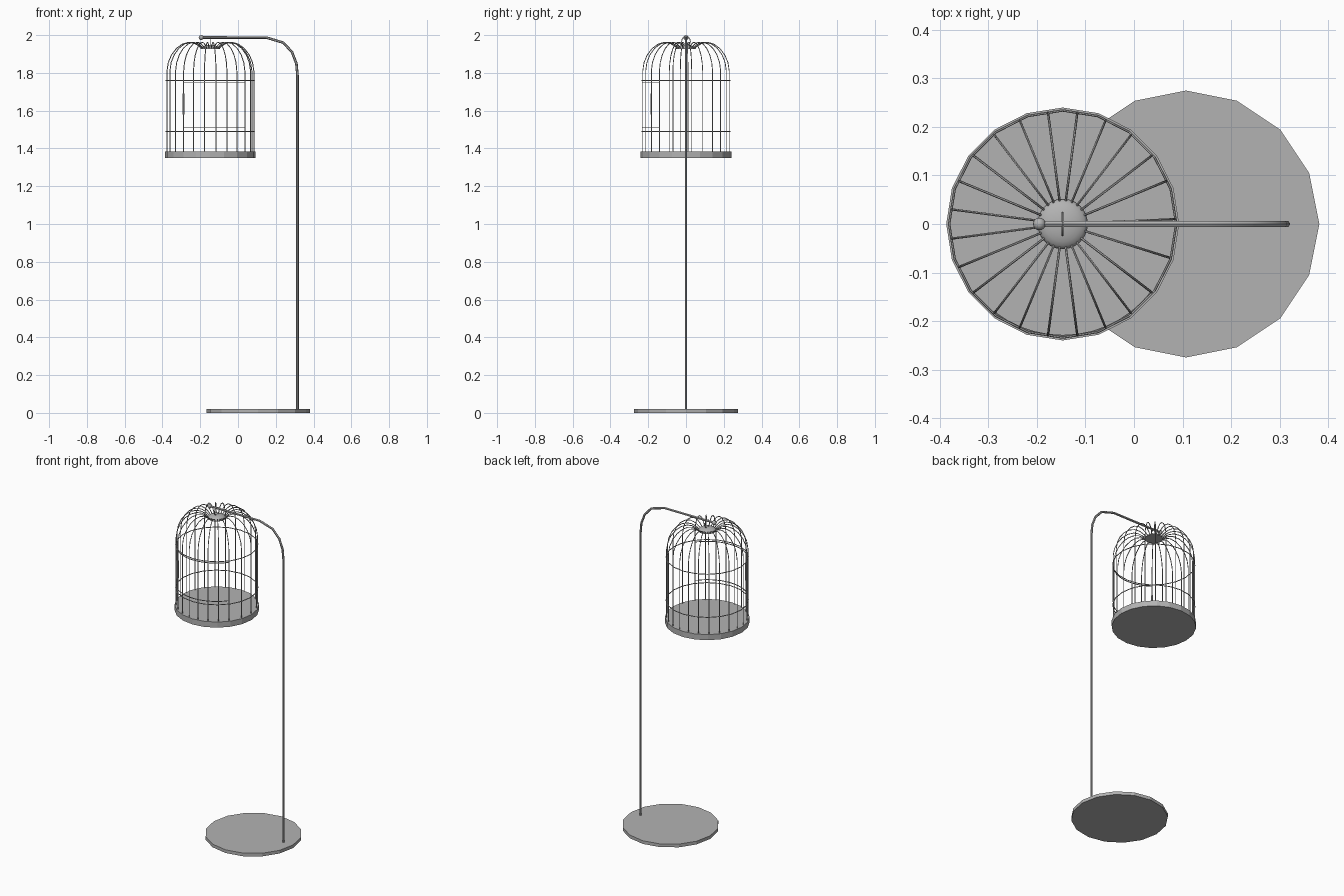
import bpy, math
from mathutils import Vector

cube = bpy.data.objects.get("Cube")
if cube:
    bpy.data.objects.remove(cube)

CAGE = Vector((-0.147, 0, 0))
WIRE_R = 0.231

metal = bpy.data.materials.new("grey metal")
metal.use_nodes = True
GREY = (0.45, 0.45, 0.45, 1)
metal.diffuse_color = GREY
metal.node_tree.nodes["Principled BSDF"].inputs["Base Color"].default_value = GREY


def finish(name, smooth=True):
    ob = bpy.context.object
    ob.name = name
    ob.data.materials.append(metal)
    if smooth:
        bpy.ops.object.shade_smooth_by_angle(angle=math.radians(40))
    return ob


def disc(name, x, radius, z0, z1, sides):
    bpy.ops.mesh.primitive_cylinder_add(
        vertices=sides, radius=radius, depth=z1 - z0, location=(x, 0, (z0 + z1) / 2))
    return finish(name, False)


def tube(name, paths, radius, closed=False, resolution=1):
    """One object holding round tubes along each path."""
    cu = bpy.data.curves.new(name, "CURVE")
    cu.dimensions = "3D"
    cu.bevel_depth = radius
    cu.bevel_resolution = resolution
    cu.use_fill_caps = True
    for path in paths:
        sp = cu.splines.new("POLY")
        sp.points.add(len(path) - 1)
        for p, co in zip(sp.points, path):
            p.co = (*co, 1)
        sp.use_cyclic_u = closed
    ob = bpy.data.objects.new(name, cu)
    bpy.context.collection.objects.link(ob)
    bpy.ops.object.select_all(action="DESELECT")
    ob.select_set(True)
    bpy.context.view_layer.objects.active = ob
    bpy.ops.object.convert(target="MESH")
    return finish(name)


def around(radius, degrees, z):
    a = math.radians(degrees)
    return CAGE + Vector((radius * math.cos(a), radius * math.sin(a), z))


# Floor plate and stand
disc("stand_base", 0.107, 0.275, 0, 0.02, 16)
tube("stand_pole", [[(0.315, 0, 0.01), (0.315, 0, 1.785), (0.309, 0, 1.85),
                     (0.286, 0, 1.91), (0.24, 0, 1.96), (0.15, 0, 1.987),
                     (-0.195, 0, 1.987)]], 0.007)
bpy.ops.mesh.primitive_uv_sphere_add(
    segments=16, ring_count=8, radius=0.013, location=(-0.195, 0, 1.987))
finish("pole_end_ball")

# Cage tray
disc("cage_tray", CAGE.x, 0.24, 1.35, 1.385, 20)

# Upright wires that arch over into the crown
profile = [(WIRE_R, 1.38), (WIRE_R, 1.81), (0.224, 1.855), (0.207, 1.895),
           (0.18, 1.93), (0.148, 1.953), (0.115, 1.962), (0.088, 1.958),
           (0.066, 1.946), (0.045, 1.93)]
angles = [22.5 + 15 * i for i in range(21)] + [342.5, 2.5]
tube("cage_wires", [[around(r, a, z) for r, z in profile] for a in angles], 0.0025)

# Hoops
for name, z in (("lower_hoop", 1.49), ("upper_hoop", 1.76)):
    tube(name, [[around(WIRE_R + 0.003, 18 * i, z) for i in range(20)]], 0.0025, True)

# Door frame and latch
door = [232.5 + 7.5 * i for i in range(13)]
frame = [around(WIRE_R, a, 1.51) for a in door]
frame += [around(WIRE_R, a, 1.75) for a in reversed(door)]
tube("door_frame", [frame], 0.0025, True)
tube("door_latch", [[around(WIRE_R, door[0], 1.58), around(WIRE_R, door[0], 1.69)]], 0.005)

# Crown: flat-bottomed dome closing the wires
bpy.ops.mesh.primitive_uv_sphere_add(
    segments=24, ring_count=12, radius=0.052, location=(CAGE.x, 0, 1.927))
crown = finish("cage_crown")
for v in crown.data.vertices:
    v.co.z = max(v.co.z, 0) * 0.4

# Hanging ring around the pole arm
bpy.ops.mesh.primitive_torus_add(
    major_segments=16, minor_segments=6, major_radius=0.023, minor_radius=0.0025,
    location=(CAGE.x, 0, 1.968), rotation=(0, math.pi / 2, 0))
finish("hanging_ring")
